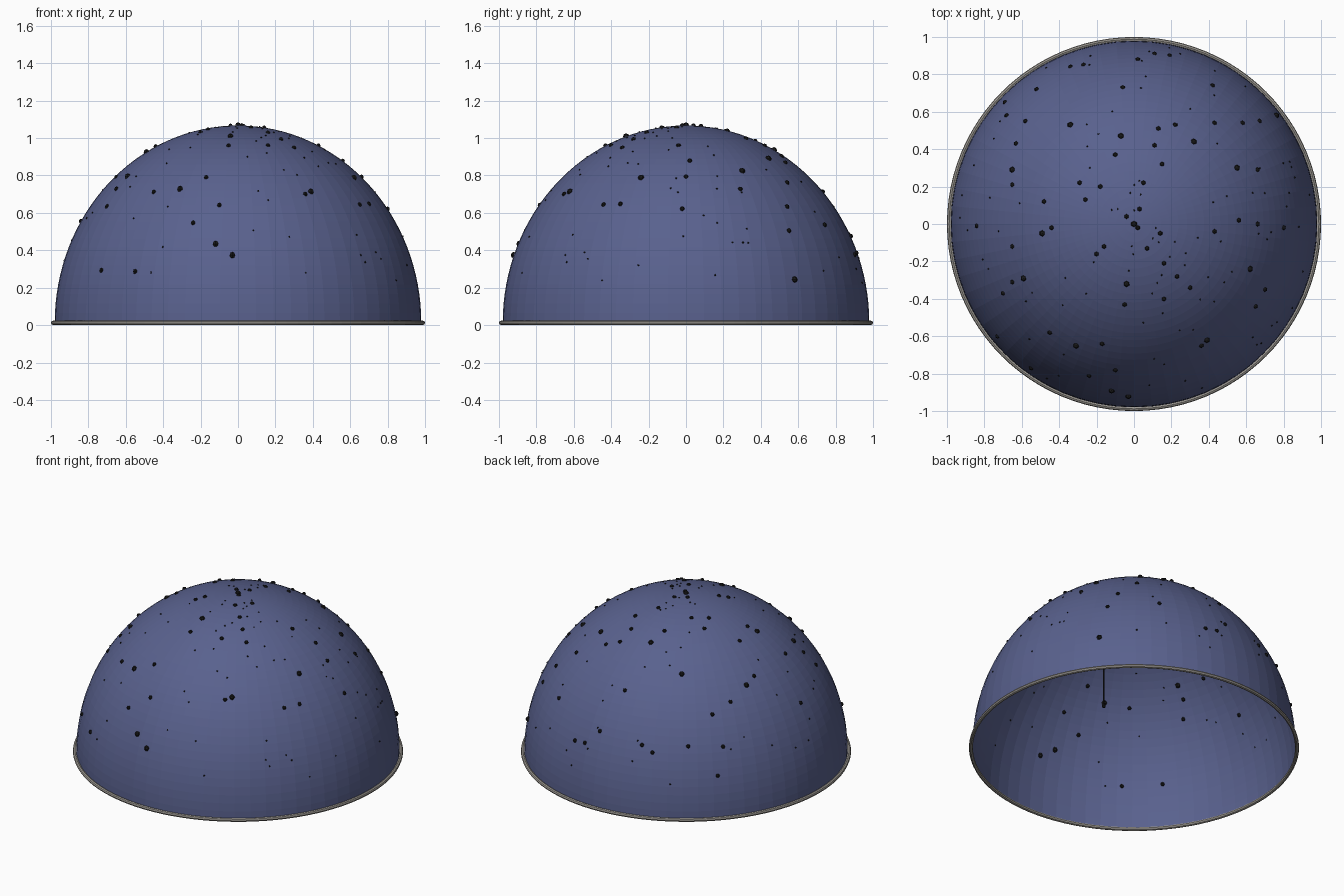
import bpy, bmesh, math, random
from mathutils import Matrix

if "Cube" in bpy.data.objects:
    bpy.data.objects.remove(bpy.data.objects["Cube"])

random.seed(4)
R, H, BASE = 0.98, 1.055, 0.012      # dome radius, dome height, rim height


def material(name, rgb):
    m = bpy.data.materials.new(name)
    m.diffuse_color = (*rgb, 1)
    m.use_nodes = True
    m.node_tree.nodes["Principled BSDF"].inputs["Base Color"].default_value = m.diffuse_color
    return m


def finish(bm, name, mat):
    me = bpy.data.meshes.new(name)
    bm.to_mesh(me)
    bm.free()
    ob = bpy.data.objects.new(name, me)
    bpy.context.collection.objects.link(ob)
    me.materials.append(mat)
    return ob


def lathe(name, profile, mat, steps=64):
    bm = bmesh.new()
    vs = [bm.verts.new((r, 0, z)) for r, z in profile]
    es = [bm.edges.new(p) for p in zip(vs, vs[1:])]
    bmesh.ops.spin(bm, geom=vs + es, axis=(0, 0, 1), cent=(0, 0, 0),
                   angle=math.tau, steps=steps, use_duplicate=False)
    bmesh.ops.remove_doubles(bm, verts=bm.verts, dist=1e-4)
    bmesh.ops.recalc_face_normals(bm, faces=bm.faces)
    return finish(bm, name, mat)


night = material("night_blue", (0.10, 0.12, 0.27))
metal = material("rim_metal", (0.35, 0.33, 0.30))
black = material("star_black", (0.01, 0.01, 0.01))

# Sky dome, open underneath
arc = [math.pi / 2 * i / 32 for i in range(33)]
lathe("sky_dome", [(R * math.cos(a), BASE + H * math.sin(a)) for a in arc], night)

# Round rim at the foot
ring = [math.tau * i / 8 for i in range(9)]
lathe("base_rim", [(0.988 + 0.012 * math.cos(a), 0.012 + 0.012 * math.sin(a))
                   for a in ring], metal, 96)

# Stars, placed by plan position and lifted onto the dome
big = [(-.34, .53), (-.07, .47), (.32, .44), (.55, .30), (0, 0), (-.49, -.05),
       (-.04, -.32), (.62, -.24), (-.31, -.65), (.39, -.62), (-.12, -.89),
       (-.03, -.92), (-.65, .29), (-.59, -.29), (.76, .58)]
medium = [(.11, .91), (.19, .90), (.02, .88), (-.27, .85), (-.34, .84), (-.52, .72),
          (-.06, .73), (.42, .74), (-.69, .65), (-.68, .58), (-.58, .55), (.13, .51),
          (.22, .53), (.43, .54), (.58, .54), (.67, .55), (.11, .42), (-.10, .37),
          (.15, .32), (-.63, .43), (.66, .29), (-.65, .21), (-.29, .22), (-.26, .13),
          (-.18, .20), (-.48, .12), (.05, .22), (.03, .08), (.02, -.02), (.07, -.13),
          (.14, -.05), (-.04, .04), (-.84, -.01), (-.44, -.02), (-.65, -.12),
          (-.16, -.12), (-.20, -.16), (.16, -.21), (.23, -.28), (.30, -.34),
          (.16, -.40), (.43, -.04), (.56, .02), (.66, 0), (.80, -.02), (.65, -.44),
          (.70, -.35), (-.65, -.31), (-.70, -.37), (-.45, -.58), (-.17, -.64),
          (-.05, -.43), (.36, -.65), (-.24, -.81), (-.10, -.78), (-.73, -.60),
          (-.55, -.77)]
tiny = []
for _ in range(100):
    a, e = random.uniform(0, math.tau), random.uniform(0.2, 1.5)
    tiny.append((R * math.cos(e) * math.cos(a), R * math.cos(e) * math.sin(a)))

bm = bmesh.new()
for spots, size in ((big, 0.017), (medium, 0.013), (tiny, 0.005)):
    for x, y in spots:
        z = BASE + H * math.sqrt(max(0, 1 - (x * x + y * y) / R ** 2))
        bmesh.ops.create_uvsphere(bm, u_segments=6, v_segments=4, radius=size,
                                  matrix=Matrix.Translation((x, y, z)))
finish(bm, "stars", black)

# Thin cord with a bead hanging inside the dome
bm = bmesh.new()
bmesh.ops.create_cone(bm, segments=6, radius1=0.004, radius2=0.004, depth=0.74,
                      matrix=Matrix.Translation((0.13, -0.13, 0.68)))
bmesh.ops.create_uvsphere(bm, u_segments=6, v_segments=4, radius=0.012,
                          matrix=Matrix.Translation((0.13, -0.13, 0.31)))
finish(bm, "hanging_cord", black)
